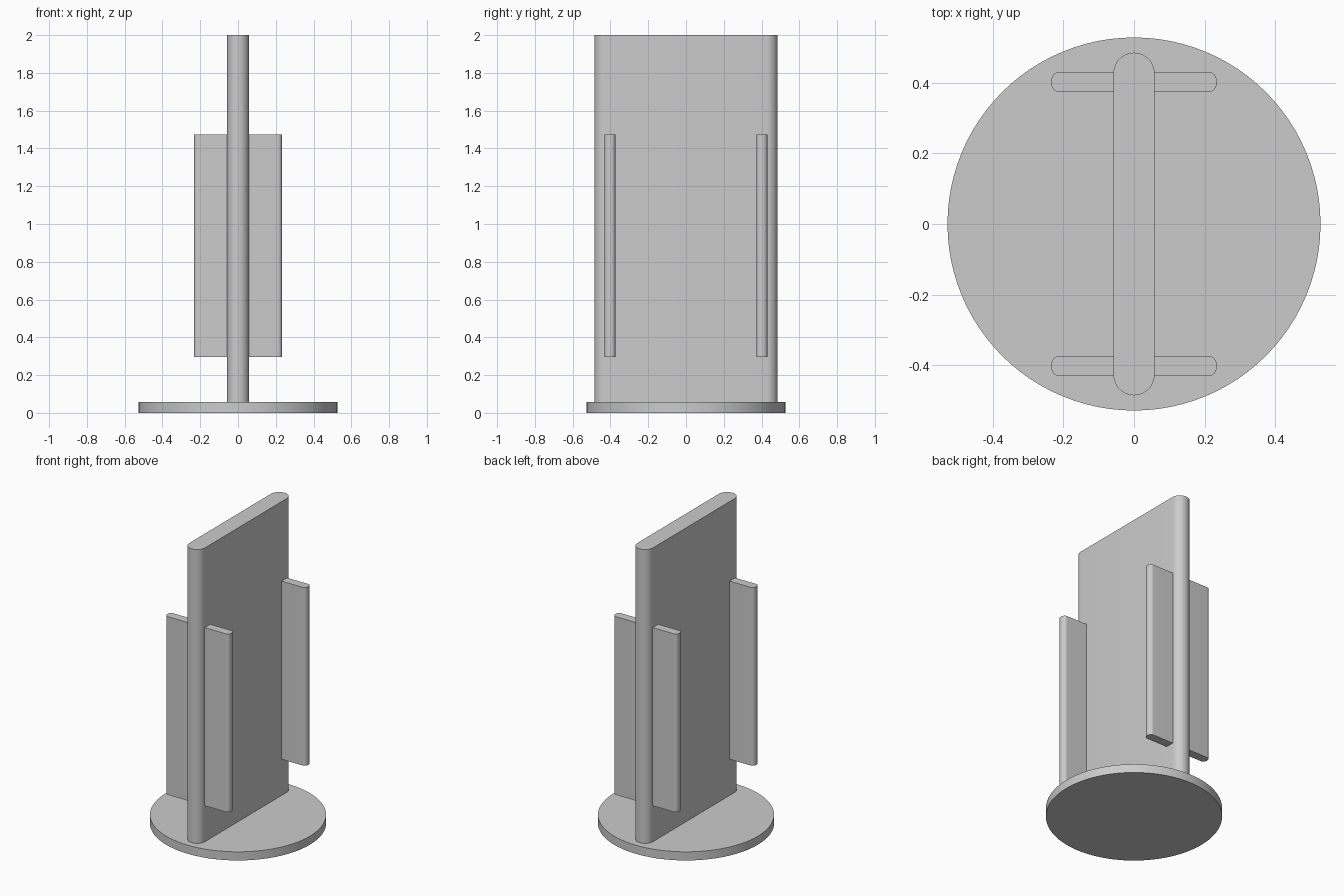
import bpy
import bmesh
import math
from mathutils import Vector

if "Cube" in bpy.data.objects:
    bpy.data.objects.remove(bpy.data.objects["Cube"], do_unlink=True)

grey = bpy.data.materials.new("light_grey")
grey.use_nodes = True
colour = (0.6, 0.6, 0.6, 1)
grey.diffuse_color = colour
grey.node_tree.nodes["Principled BSDF"].inputs["Base Color"].default_value = colour


def finish(obj, name):
    obj.name = name
    obj.data.name = name
    obj.data.materials.append(grey)
    bpy.ops.object.select_all(action="DESELECT")
    obj.select_set(True)
    bpy.context.view_layer.objects.active = obj
    bpy.ops.object.shade_smooth_by_angle(angle=math.radians(30))


def rounded_board(name, half_x, half_y, radius, bottom, top, centre_y=0, steps=10):
    """Upright board with rounded vertical edges."""
    bm = bmesh.new()
    ring = []
    corners = [(1, 1), (-1, 1), (-1, -1), (1, -1)]
    for i, (sx, sy) in enumerate(corners):
        for k in range(steps + 1):
            angle = math.pi / 2 * (i + k / steps)
            ring.append(bm.verts.new((
                sx * (half_x - radius) + radius * math.cos(angle),
                centre_y + sy * (half_y - radius) + radius * math.sin(angle),
                bottom)))
    face = bm.faces.new(ring)
    grown = bmesh.ops.extrude_face_region(bm, geom=[face])
    upper = [g for g in grown["geom"] if isinstance(g, bmesh.types.BMVert)]
    bmesh.ops.translate(bm, verts=upper, vec=Vector((0, 0, top - bottom)))
    # Merge the meeting points of full half-round ends
    bmesh.ops.remove_doubles(bm, verts=bm.verts[:], dist=0.0001)
    bmesh.ops.recalc_face_normals(bm, faces=bm.faces[:])
    mesh = bpy.data.meshes.new(name)
    bm.to_mesh(mesh)
    bm.free()
    obj = bpy.data.objects.new(name, mesh)
    bpy.context.collection.objects.link(obj)
    finish(obj, name)


# Round foot plate
base_height = 0.057
bpy.ops.mesh.primitive_cylinder_add(
    vertices=96, radius=0.528, depth=base_height, location=(0, 0, base_height / 2))
finish(bpy.context.object, "round_base")

# Tall main panel with half-round ends
rounded_board("main_panel", 0.058, 0.485, 0.058, base_height, 2.0)

# Cross boards passing through the panel near each end
for name, side in (("front_cross_board", -1), ("back_cross_board", 1)):
    rounded_board(name, 0.234, 0.029, 0.025, 0.296, 1.474, side * 0.402)
